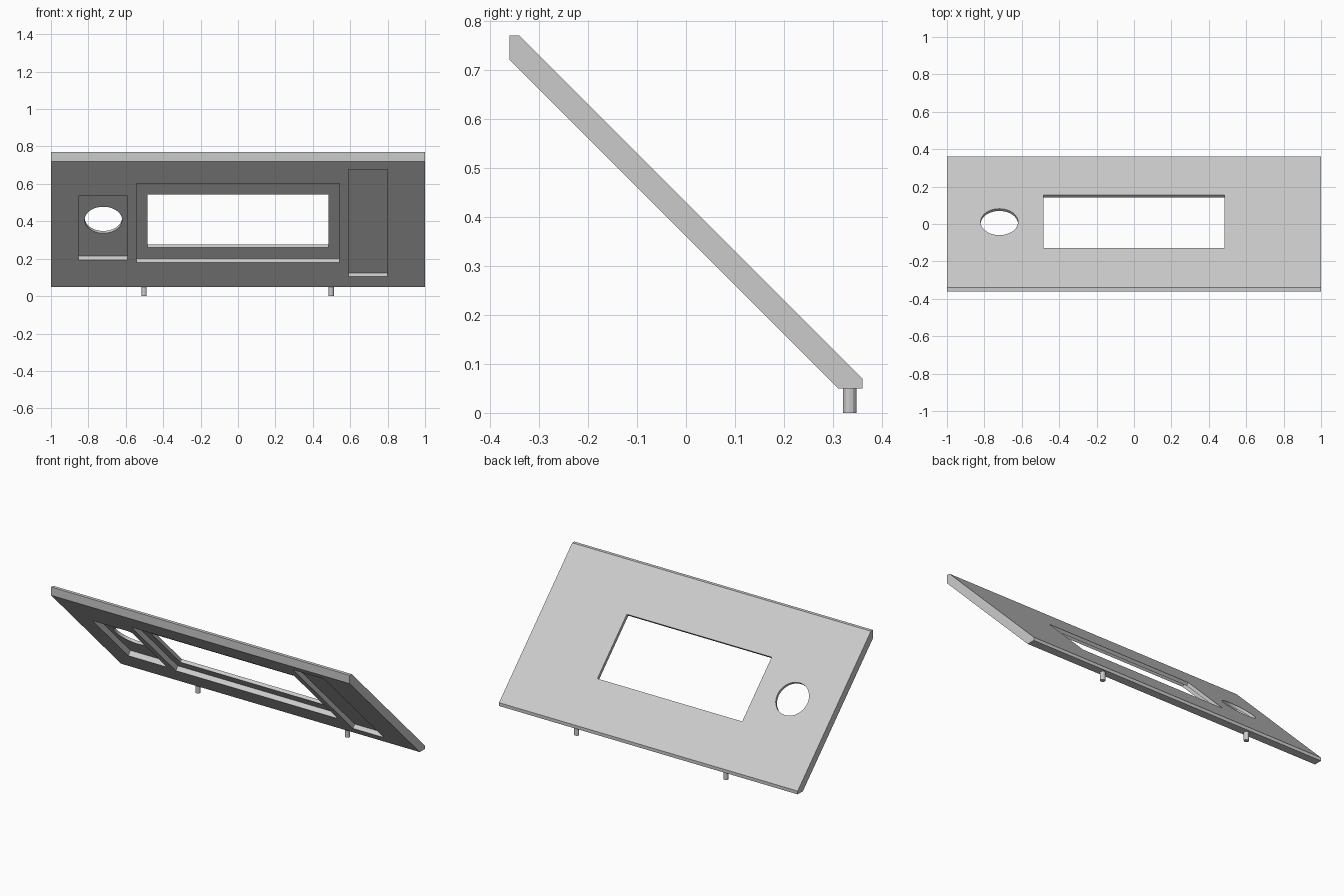
import bpy
import bmesh
import math
from mathutils import Matrix, Vector

cube = bpy.data.objects.get("Cube")
if cube:
    bpy.data.objects.remove(cube, do_unlink=True)

grey = bpy.data.materials.new("plain_grey")
grey.use_nodes = True
grey.diffuse_color = (0.6, 0.6, 0.6, 1)
grey.node_tree.nodes["Principled BSDF"].inputs["Base Color"].default_value = (0.6, 0.6, 0.6, 1)

UNDER, UPPER = 0.36, 0.43      # y + z on the two sloping faces


def finish(name, bm):
    bmesh.ops.recalc_face_normals(bm, faces=bm.faces)
    mesh = bpy.data.meshes.new(name)
    bm.to_mesh(mesh)
    bm.free()
    mesh.materials.append(grey)
    obj = bpy.data.objects.new(name, mesh)
    bpy.context.collection.objects.link(obj)
    return obj


def prism(name, x0, x1, profile):
    """Extrude a (y, z) profile along x."""
    bm = bmesh.new()
    face = bm.faces.new([bm.verts.new((x0, y, z)) for y, z in profile])
    ext = bmesh.ops.extrude_face_region(bm, geom=[face])["geom"]
    bmesh.ops.translate(bm, vec=(x1 - x0, 0, 0),
                        verts=[v for v in ext if isinstance(v, bmesh.types.BMVert)])
    return finish(name, bm)


def cylinder(name, centre, direction, radius, length, sides):
    bm = bmesh.new()
    turn = Vector(direction).to_track_quat("Z", "Y").to_matrix().to_4x4()
    bmesh.ops.create_cone(bm, cap_ends=True, segments=sides, radius1=radius, radius2=radius,
                          depth=length, matrix=Matrix.Translation(centre) @ turn)
    return finish(name, bm)


def slope_box(name, x0, x1, z0, z1, inner):
    """Box square to the slope; z0, z1 lie on the underside, inner is its depth along y and z."""
    out = 0.03
    return prism(name, x0, x1, [(UNDER - z + s, z + s) for z, s in
                                ((z0, -out), (z1, -out), (z1, inner), (z0, inner))])


def cut(target, cutter):
    cutter.hide_render = True
    mod = target.modifiers.new(cutter.name, "BOOLEAN")
    mod.operation = "DIFFERENCE"
    mod.solver = "EXACT"
    mod.object = cutter
    bpy.ops.object.select_all(action="DESELECT")
    bpy.context.view_layer.objects.active = target
    target.select_set(True)
    bpy.ops.object.modifier_apply(modifier=mod.name)
    bpy.data.objects.remove(cutter, do_unlink=True)


# Sloping panel with trimmed upper and lower edges
panel = prism("sloping_panel", -1, 1, [(-0.36, 0.72), (-0.36, 0.77), (-0.34, 0.77),
                                       (0.36, 0.07), (0.36, 0.05), (0.31, 0.05)])

# Recesses in the underside
cut(panel, slope_box("display_recess", -0.543, 0.543, 0.179, 0.603, 0.021))
cut(panel, slope_box("knob_recess", -0.853, -0.592, 0.192, 0.535, 0.023))
cut(panel, slope_box("side_recess", 0.59, 0.798, 0.104, 0.678, 0.019))

# Openings through the panel
cut(panel, slope_box("display_window", -0.485, 0.485, 0.24, 0.522, 0.08))
cut(panel, cylinder("knob_hole", (-0.72, 0.01, 0.418), (0, 1, 1), 0.1, 0.2, 64))

# Locating pegs on the lower edge
for side, x in (("right", -0.502), ("left", 0.498)):
    cylinder(side + "_peg", (x, 0.334, 0.026), (0, 0, 1), 0.014, 0.052, 12)
